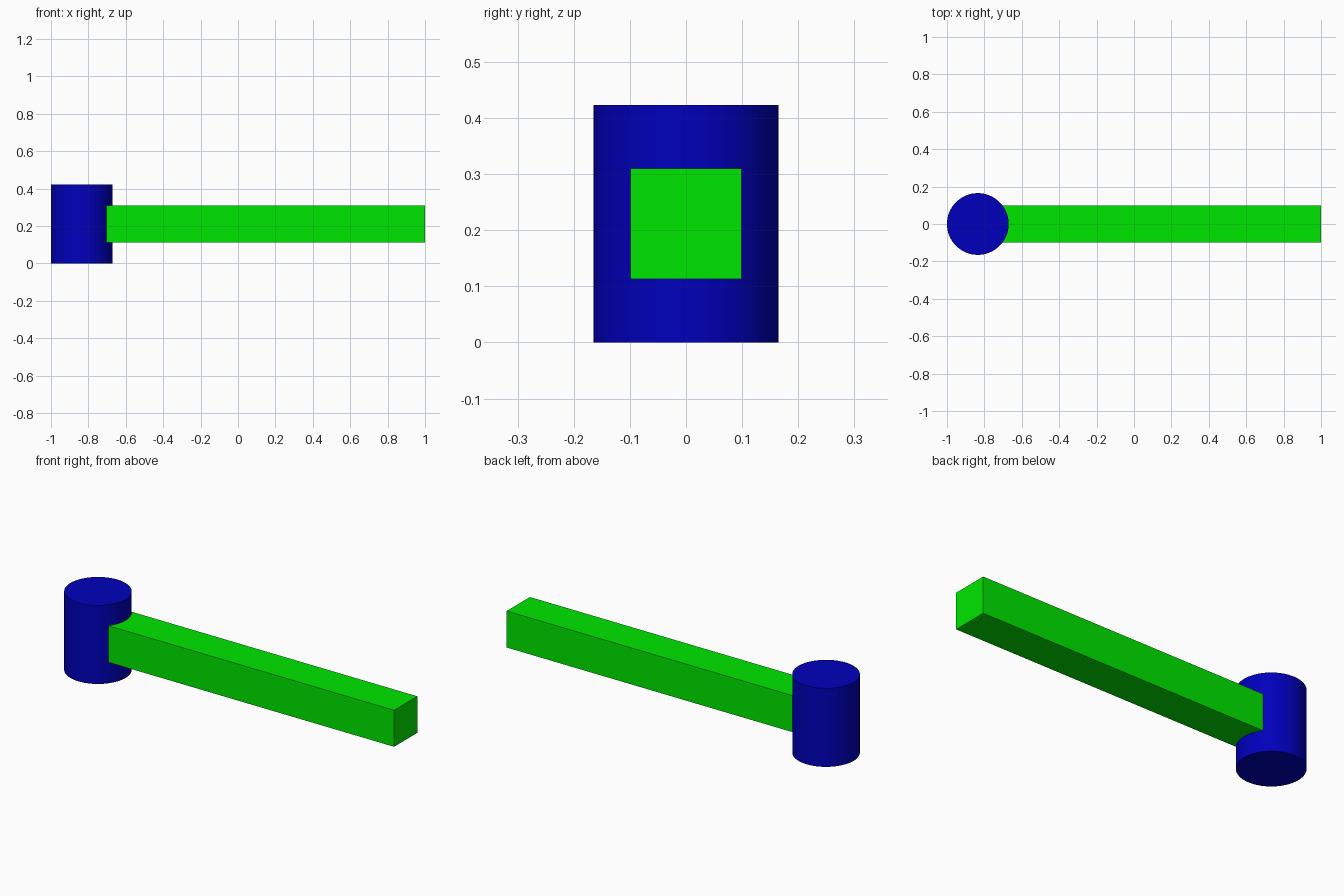
import bpy

if "Cube" in bpy.data.objects:
    bpy.data.objects.remove(bpy.data.objects["Cube"])


def paint(obj, name, color):
    mat = bpy.data.materials.new(name)
    mat.diffuse_color = (*color, 1.0)
    mat.use_nodes = True
    mat.node_tree.nodes["Principled BSDF"].inputs["Base Color"].default_value = mat.diffuse_color
    obj.data.materials.append(mat)


RADIUS, HEIGHT = 0.165, 0.423
POST_X = -1 + RADIUS
BAR_SIZE = 0.197

# Upright round post at the left end
bpy.ops.mesh.primitive_cylinder_add(vertices=96, radius=RADIUS, depth=HEIGHT,
                                    location=(POST_X, 0, HEIGHT / 2))
post = bpy.context.object
post.name = "post"
bpy.ops.object.shade_smooth_by_angle()
paint(post, "blue", (0.0, 0.0, 0.5))

# Square bar running from the post's axis to the right end
bpy.ops.mesh.primitive_cube_add(size=1, location=((POST_X + 1) / 2, 0, HEIGHT / 2))
bar = bpy.context.object
bar.name = "bar"
bar.scale = (1 - POST_X, BAR_SIZE, BAR_SIZE)
bpy.ops.object.transform_apply(location=False, rotation=False, scale=True)
paint(bar, "green", (0.0, 0.8, 0.0))
